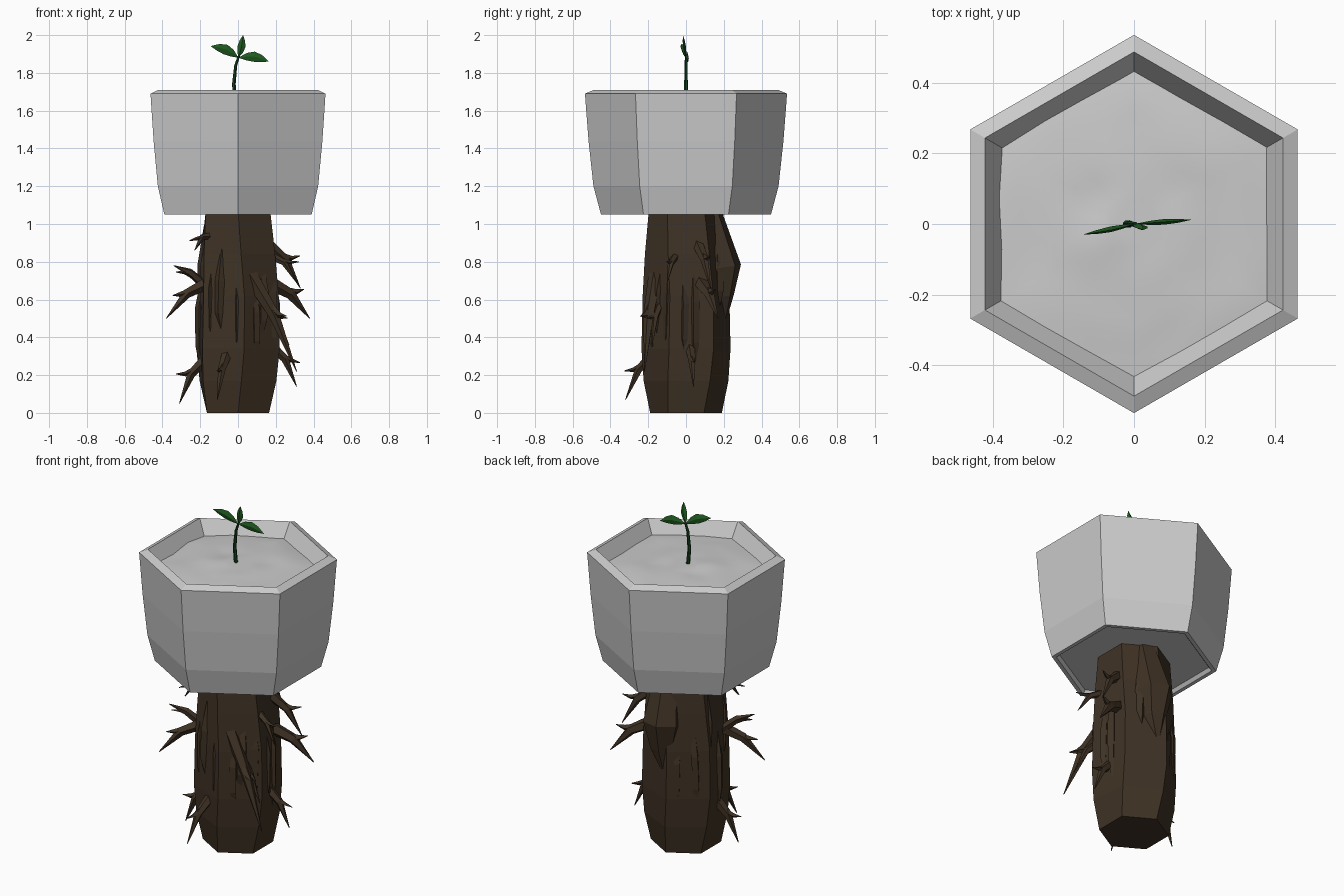
import bpy, bmesh, math, random
from mathutils import Vector, noise

if "Cube" in bpy.data.objects:
    bpy.data.objects.remove(bpy.data.objects["Cube"])

random.seed(4)


def material(name, rgb):
    m = bpy.data.materials.new(name)
    m.diffuse_color = (*rgb, 1)
    m.use_nodes = True
    m.node_tree.nodes["Principled BSDF"].inputs["Base Color"].default_value = m.diffuse_color
    return m


BARK = material("bark", (0.05, 0.032, 0.018))
LEAF = material("leaf", (0.015, 0.11, 0.015))
STEM = material("stem", (0.008, 0.05, 0.012))


def finish(bm, name, mat=None, smooth=False):
    bmesh.ops.recalc_face_normals(bm, faces=bm.faces)
    me = bpy.data.meshes.new(name)
    bm.to_mesh(me)
    bm.free()
    ob = bpy.data.objects.new(name, me)
    bpy.context.collection.objects.link(ob)
    if mat:
        me.materials.append(mat)
    for p in me.polygons:
        p.use_smooth = smooth
    return ob


def bridge(bm, rings):
    """Skin a stack of rings and cap both ends."""
    n = len(rings[0])
    for a, b in zip(rings, rings[1:]):
        for i in range(n):
            bm.faces.new((a[i], a[(i + 1) % n], b[(i + 1) % n], b[i]))
    bm.faces.new(rings[0])
    bm.faces.new(rings[-1])


def polar(r, a, z):
    return Vector((r * math.cos(a), r * math.sin(a), z))


def hex_loft(bm, profile, twist=0.0):
    """Stack hexagons of (radius, z), corners on the y axis, twisted most at mid height."""
    rings = []
    for r, z in profile:
        t = twist * math.sin(math.pi * min(max(z, 0), 1))
        rings.append([bm.verts.new(polar(r, math.radians(90 + 60 * i + t), z)) for i in range(6)])
    bridge(bm, rings)


def tube(bm, pts, radii, sides=5):
    """Tapered tube along a path."""
    pts = [Vector(p) for p in pts]
    rings = []
    for i, p in enumerate(pts):
        d = (pts[min(i + 1, len(pts) - 1)] - pts[max(i - 1, 0)]).normalized()
        u = d.cross(Vector((0.3, 1, 0.1))).normalized()
        v = d.cross(u)
        rings.append([bm.verts.new(p + radii[i] * (u * math.cos(t) + v * math.sin(t)))
                      for t in (2 * math.pi * k / sides for k in range(sides))])
    bridge(bm, rings)


# Hexagonal pot: recessed foot, flared wall, bevelled rim, inner wall
bm = bmesh.new()
hex_loft(bm, [(0.41, 1.07), (0.425, 1.05), (0.45, 1.05), (0.49, 1.2), (0.516, 1.44),
              (0.535, 1.69), (0.487, 1.71), (0.42, 1.61)])
finish(bm, "pot")

# Uneven soil: concentric hexagons, lifted in the middle
bm = bmesh.new()
rings = [[bm.verts.new(polar(0.44 * k / 6, math.radians(90 + 60 * i), 0)) for i in range(6)]
         for k in range(6, 0, -1)]
bridge(bm, rings)
bm.faces.remove(next(f for f in bm.faces if set(f.verts) == set(rings[0])))
bmesh.ops.subdivide_edges(bm, edges=bm.edges, cuts=2, use_grid_fill=True)
for v in bm.verts:
    x, y, _ = v.co
    v.co.z = 1.65 - 0.12 * (x * x + y * y) + 0.012 * noise.noise((x * 7, y * 7, 1))
finish(bm, "soil", smooth=True)

# Six-sided trunk
bm = bmesh.new()
hex_loft(bm, [(0.19, 0), (0.225, 0.17), (0.238, 0.34), (0.232, 0.62), (0.218, 0.84), (0.197, 1.07)], 9)
finish(bm, "trunk", BARK)

# Bark ridges lying on the trunk, and the large plate at the back
bm = bmesh.new()
for k in range(15):
    a = math.radians(115 + k * 310 / 14 + random.uniform(-6, 6))
    zc, half = random.uniform(0.42, 0.72), random.uniform(0.22, 0.36)
    w = random.uniform(0.022, 0.034)
    pts = [polar(0.203 - 0.025 * t * t, a + 0.1 * t * random.uniform(-1, 1), zc + half * t)
           for t in (1, 0.35, -0.3, -1)]
    tube(bm, pts, (0.012, w, w * 0.9, 0.003), 4)
tube(bm, [(0.03, 0.12, 1.06), (0.02, 0.185, 0.77), (0.02, 0.185, 0.62), (0, 0.2, 0.46)],
     (0.07, 0.11, 0.07, 0.005), 6)
finish(bm, "bark_ridges", BARK)

# Root thorns: each tip hangs from a base on the trunk and carries a small side spur
bm = bmesh.new()


def thorn(tip, base_z, r, swing=0):
    tip = Vector(tip)
    a = math.atan2(tip.y, tip.x) + math.radians(swing)
    base = polar(0.16, a, base_z)
    out = Vector((tip.x, tip.y, 0)).normalized()
    mid = base.lerp(tip, 0.5) + out * 0.015 + Vector((0, 0, 0.03))
    tube(bm, (base, mid, tip), (r, r * 0.72, 0.002))
    spur = mid + out * 0.08 + Vector((0, 0, random.uniform(-0.02, 0.03)))
    tube(bm, (base.lerp(mid, 0.7), mid.lerp(spur, 0.4), spur), (r * 0.5, r * 0.4, 0.002), 4)


for tip, base_z, r in (((-0.38, -0.20, 0.50), 0.70, 0.036), ((-0.34, -0.16, 0.78), 0.65, 0.028),
                       ((-0.23, -0.17, 0.86), 0.94, 0.024), ((-0.31, -0.05, 0.05), 0.30, 0.032),
                       ((-0.11, -0.32, 0.07), 0.33, 0.030), ((0.38, 0.17, 0.50), 0.70, 0.040),
                       ((0.33, 0.13, 0.66), 0.90, 0.032), ((0.31, -0.10, 0.69), 0.84, 0.024),
                       ((0.31, 0.04, 0.14), 0.37, 0.030)):
    thorn(tip, base_z, r)
# Two long thorns sweeping across the front
thorn((0.31, -0.22, 0.22), 0.76, 0.042, -38)
thorn((0.27, -0.18, 0.36), 0.60, 0.026, -20)
finish(bm, "root_thorns", BARK)

# Sprout stem
bm = bmesh.new()
tube(bm, [(-0.012, 0, 1.63), (-0.022, 0, 1.74), (-0.012, 0, 1.84), (0.005, 0, 1.89)],
     (0.011, 0.01, 0.008, 0.006), 6)
finish(bm, "sprout_stem", STEM)

# Leaves: upright pointed blades with a raised midrib
bm = bmesh.new()
for tip, width, arch in (((0.163, 0.012, 1.86), 0.027, 0.016),
                         ((-0.145, -0.03, 1.942), 0.027, -0.014),
                         ((0.027, -0.016, 2.0), 0.021, -0.004)):
    root, tip = Vector((0.002, 0, 1.88)), Vector(tip)
    d = tip - root
    side = Vector((-d.z, 0, d.x)).normalized()
    rings = []
    for t in (0.03, 0.25, 0.5, 0.75, 0.99):
        w = math.sin(math.pi * t)
        c = root + d * t + side * arch * w
        rib = Vector((0, 0.008 * w, 0))
        rings.append([bm.verts.new(c + o) for o in (side * width * w, rib, -side * width * w, -rib)])
    bridge(bm, rings)
finish(bm, "leaves", LEAF)
